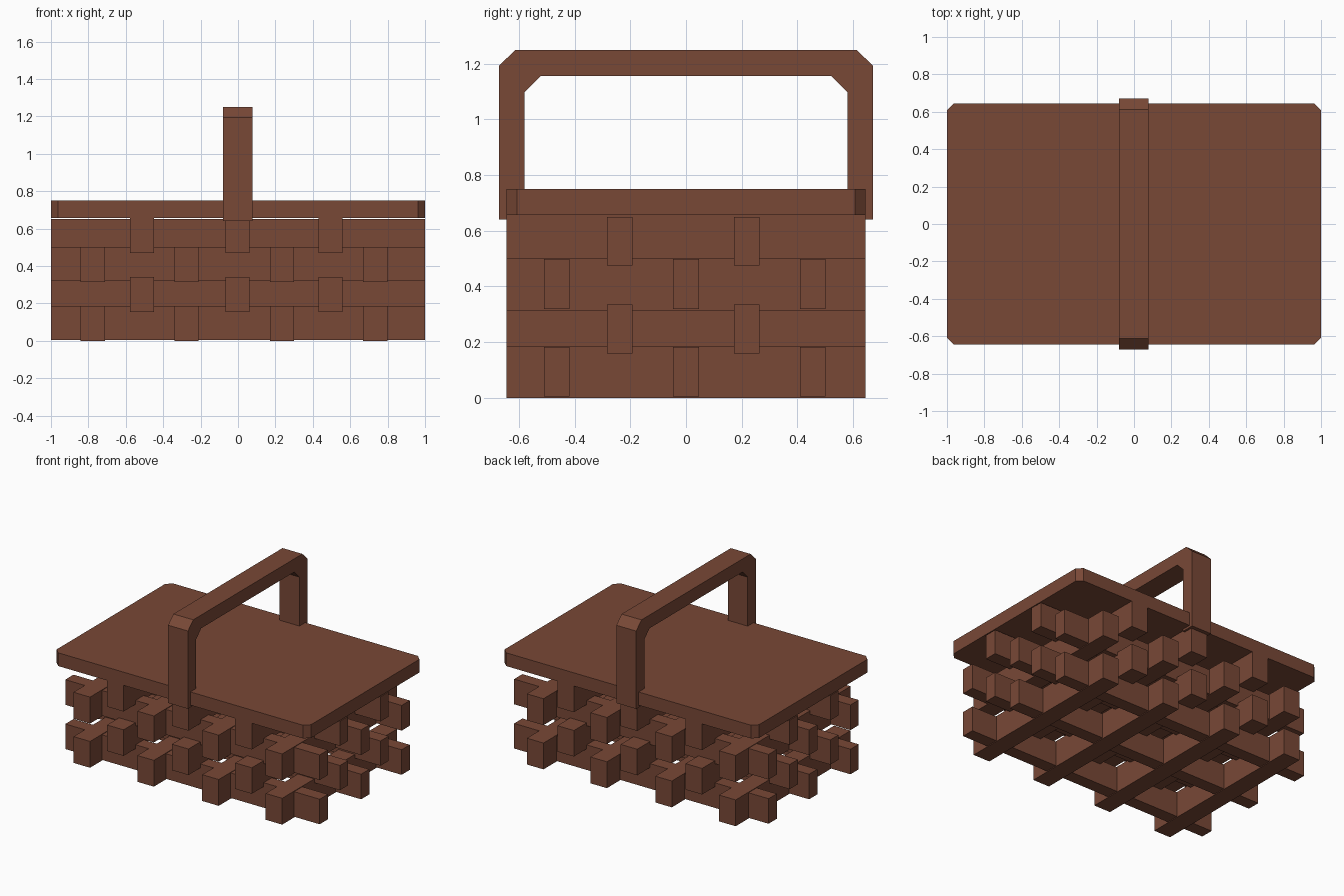
import bpy, bmesh

if "Cube" in bpy.data.objects:
    bpy.data.objects.remove(bpy.data.objects["Cube"])

brown = bpy.data.materials.new("brown_wood")
brown.diffuse_color = (0.19, 0.065, 0.037, 1)
brown.use_nodes = True
brown.node_tree.nodes["Principled BSDF"].inputs["Base Color"].default_value = brown.diffuse_color


def prism(name, outline, axis, lo, hi):
    """Extrude a closed 2D outline along x (outline = y,z) or z (outline = x,y)."""
    bm = bmesh.new()
    if axis == "x":
        verts = [bm.verts.new((lo, a, b)) for a, b in outline]
        move = (hi - lo, 0, 0)
    else:
        verts = [bm.verts.new((a, b, lo)) for a, b in outline]
        move = (0, 0, hi - lo)
    face = bm.faces.new(verts)
    ext = bmesh.ops.extrude_face_region(bm, geom=[face])
    new = [g for g in ext["geom"] if isinstance(g, bmesh.types.BMVert)]
    bmesh.ops.translate(bm, verts=new, vec=move)
    bmesh.ops.recalc_face_normals(bm, faces=bm.faces)
    mesh = bpy.data.meshes.new(name)
    bm.to_mesh(mesh)
    bm.free()
    mesh.materials.append(brown)
    obj = bpy.data.objects.new(name, mesh)
    bpy.context.collection.objects.link(obj)
    return obj


def bar(name, x0, x1, y0, y1, z0, z1):
    return prism(name, [(x0, y0), (x1, y0), (x1, y1), (x0, y1)], "z", z0, z1)


L, D = 1.0, 0.645  # half length and half depth

# Woven body: four stacked layers of crossing slats, alternating two patterns
long_y = [(-0.465, 0.0, 0.455), (-0.238, 0.218)]
cross_x = [(-0.777, -0.275, 0.235, 0.734), (-0.513, -0.003, 0.495)]
layers = [(0.0, 0.187), (0.155, 0.34), (0.314, 0.502), (0.47, 0.66)]
for i, (z0, z1) in enumerate(layers):
    for y in long_y[i % 2]:
        bar("long_slat", -L, L, y - 0.046, y + 0.046, z0 + 0.005, min(z1 - 0.004, 0.65))
    for x in cross_x[i % 2]:
        bar("cross_slat", x - 0.065, x + 0.065, -D, D, z0, z1)

# Lid with clipped corners
c = 0.037
prism("lid", [(-L + c, -D), (L - c, -D), (L, -D + c), (L, D - c),
              (L - c, D), (-L + c, D), (-L, D - c), (-L, -D + c)], "z", 0.656, 0.75)

# Handle arch: half profile from the bottom outside up, then mirrored
outer = [(0.672, 0.64), (0.672, 1.193), (0.613, 1.25)]
inner = [(0.58, 0.64), (0.58, 1.098), (0.523, 1.156)]
arch = outer + [(-y, z) for y, z in reversed(outer)]
arch += [(-y, z) for y, z in inner] + list(reversed(inner))
prism("handle", arch, "x", -0.079, 0.077)
